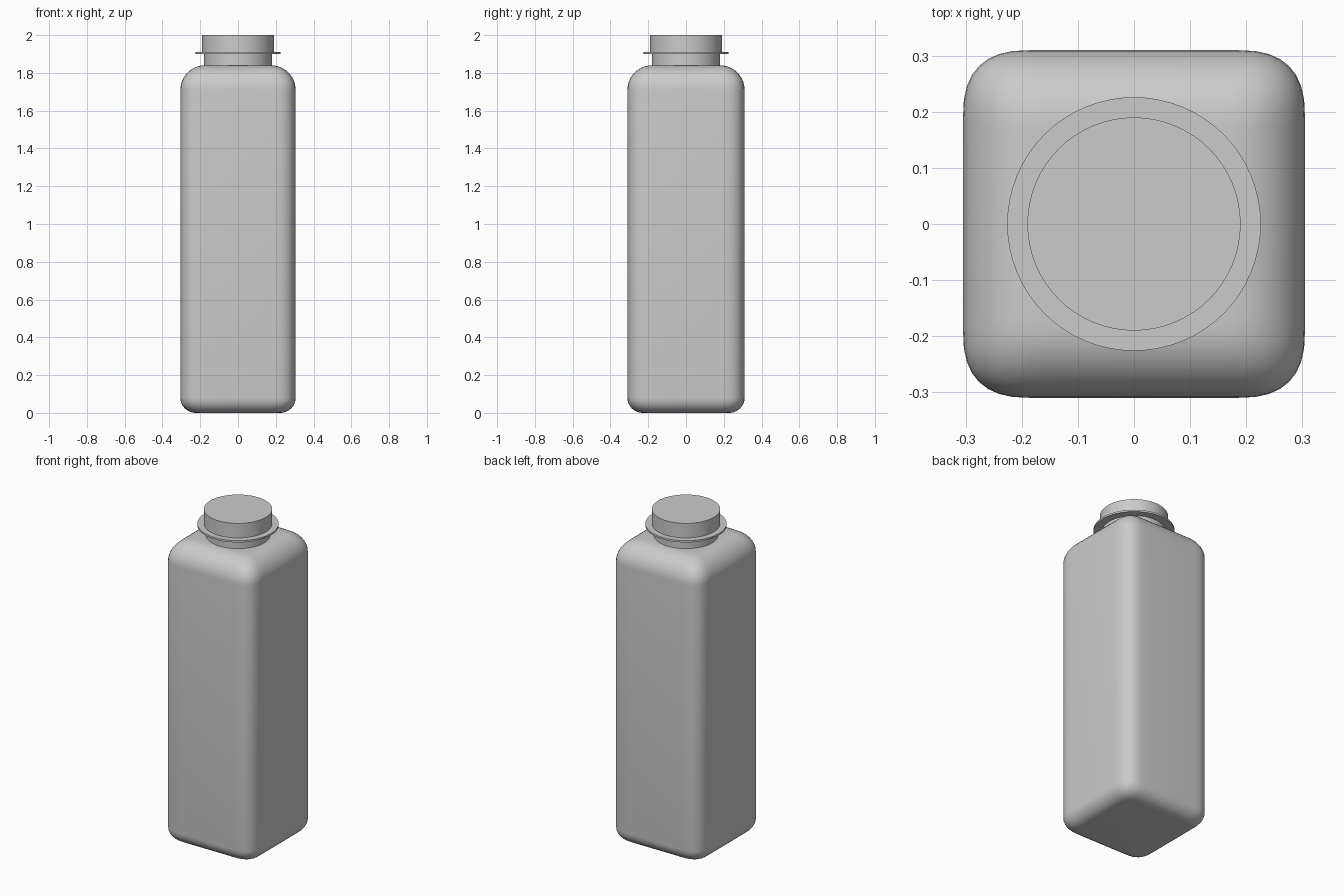
import bpy, bmesh, math

if "Cube" in bpy.data.objects:
    bpy.data.objects.remove(bpy.data.objects["Cube"])

HX, HY = 0.305, 0.31      # body half sizes
SEG = 8                   # steps per rounded corner


def finish(name, bm, angle):
    bmesh.ops.recalc_face_normals(bm, faces=bm.faces)
    me = bpy.data.meshes.new(name)
    bm.to_mesh(me)
    bm.free()
    ob = bpy.data.objects.new(name, me)
    bpy.context.collection.objects.link(ob)
    bpy.ops.object.select_all(action='DESELECT')
    bpy.context.view_layer.objects.active = ob
    ob.select_set(True)
    bpy.ops.object.shade_smooth_by_angle(angle=math.radians(angle))
    return ob


def loft(name, rings, angle):
    bm = bmesh.new()
    loops = [[bm.verts.new(p) for p in ring] for ring in rings]
    n = len(loops[0])
    for a, b in zip(loops, loops[1:]):
        for i in range(n):
            j = (i + 1) % n
            bm.faces.new((a[i], a[j], b[j], b[i]))
    bm.faces.new(loops[0])
    bm.faces.new(loops[-1])
    return finish(name, bm, angle)


def spow(v, e):
    return math.copysign(abs(v) ** e, v)


def rounded_ring(inset, z):
    # Soft-cornered rectangle section
    r = max(0.125 - 0.7 * inset, 0.03)
    pts = []
    for q, (sx, sy) in enumerate(((1, 1), (-1, 1), (-1, -1), (1, -1))):
        cx, cy = sx * (HX - inset - r), sy * (HY - inset - r)
        for i in range(SEG + 1):
            a = math.pi / 2 * (q + i / SEG)
            pts.append((cx + r * spow(math.cos(a), 0.75),
                        cy + r * spow(math.sin(a), 0.75), z))
    return pts


def circle_ring(r, z, n=64):
    return [(r * math.cos(2 * math.pi * i / n), r * math.sin(2 * math.pi * i / n), z)
            for i in range(n)]


# Bottle body: rounded base, straight walls, rounder shoulder
rings = []
for i in range(SEG + 1):
    a = math.pi / 2 * i / SEG
    rings.append(rounded_ring(0.08 * (1 - math.sin(a)), 0.08 * (1 - math.cos(a))))
for i in range(SEG + 3):
    a = math.pi / 2 * i / (SEG + 2)
    rings.append(rounded_ring(0.13 * (1 - math.cos(a)), 1.71 + 0.13 * math.sin(a)))
loft("bottle_body", rings, 40)

# Neck, thin collar and cap
for name, r, z0, z1 in (("bottle_neck", 0.179, 1.82, 1.902),
                        ("neck_collar", 0.226, 1.90, 1.911),
                        ("bottle_cap", 0.19, 1.91, 2.0)):
    loft(name, [circle_ring(r, z0), circle_ring(r, z1)], 30)
